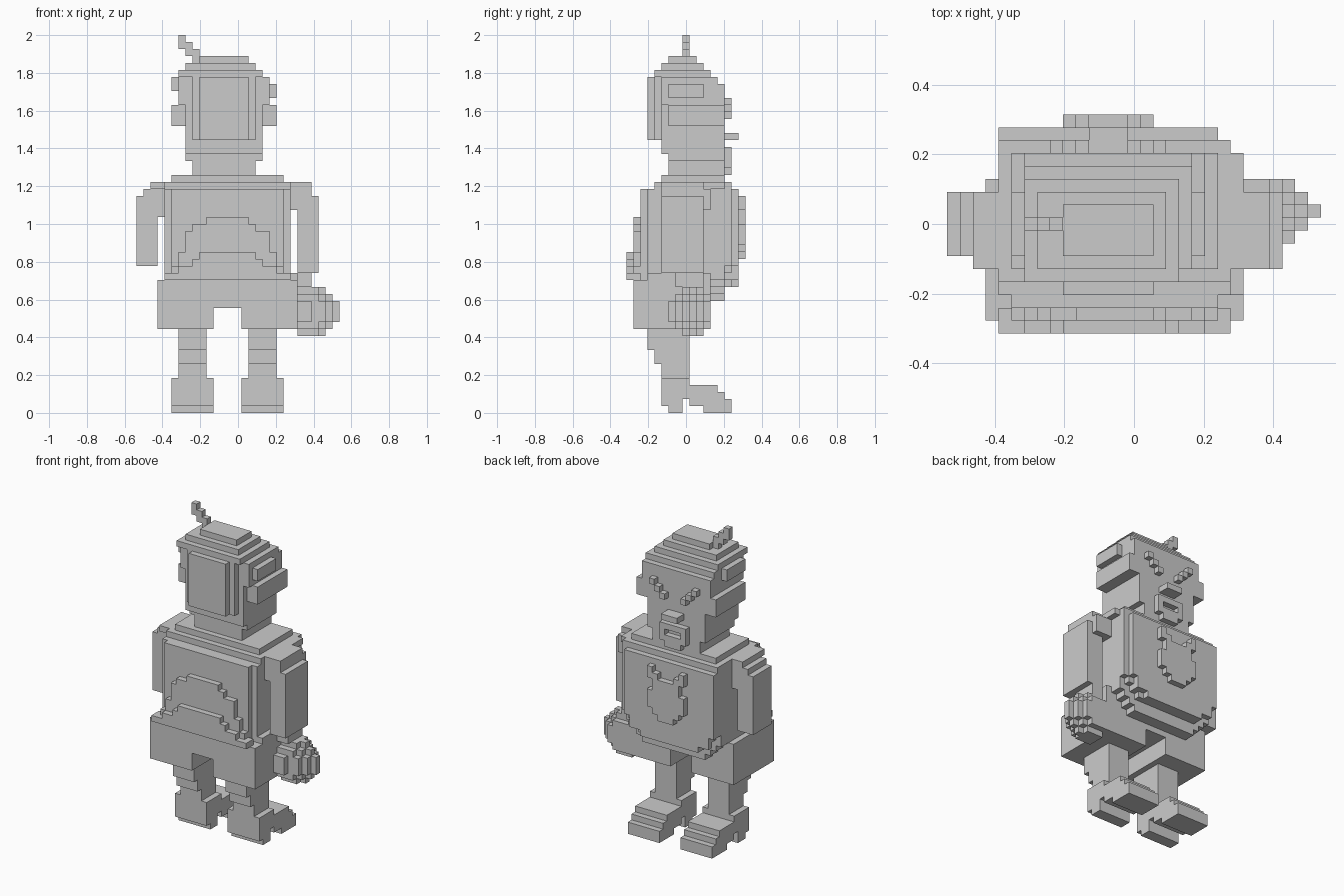
import bpy
import bmesh
from mathutils import Vector

cube = bpy.data.objects.get("Cube")
if cube:
    bpy.data.objects.remove(cube, do_unlink=True)

UNIT = 1 / 27                       # edge of one block
ORIGIN = Vector((14.5, 8.5, 0))     # grid centre on the ground
cells = {}                          # block position -> part name


def fill(part, x, y, z, keep=None):
    """Fill half-open block ranges, optionally limited by a rule."""
    for i in range(*x):
        for j in range(*y):
            for k in range(*z):
                if keep is None or keep(i + .5, j + .5, k + .5):
                    cells.setdefault((i, j, k), part)


def rows(part, y, top, spans):
    """Stack one-block rows downwards from a top level."""
    for step, span in enumerate(spans):
        fill(part, span, y, (top - step, top - step + 1))


# Legs and stepped boots
for side, left in (("right", 6), ("left", 16)):
    leg, boot = side + "_leg", side + "_boot"
    thigh = (left, left + 4)
    wide = (left - 1, left + 5)
    fill(leg, thigh, (3, 9), (9, 13))
    fill(leg, thigh, (4, 9), (7, 9))
    fill(leg, thigh, (5, 9), (5, 7))
    fill(boot, wide, (5, 9), (2, 5))
    fill(boot, wide, (5, 8), (1, 2))
    fill(boot, wide, (6, 8), (0, 1))
    fill(boot, wide, (9, 13), (1, 4))
    fill(boot, wide, (13, 14), (0, 3))
    fill(boot, wide, (14, 15), (0, 2))
    fill(boot, wide, (11, 13), (0, 1))

# Hips with a gap between the legs
fill("hips", (3, 23), (1, 12), (12, 19),
     lambda x, y, z: not (11 < x < 15 and z < 15))
fill("hips", (4, 23), (3, 12), (19, 20))

# Torso with back plate
fill("torso", (4, 22), (3, 12), (19, 32))
fill("torso", (5, 21), (2, 3), (19, 32))
fill("shoulders", (4, 22), (4, 15), (32, 33))
fill("shoulders", (3, 23), (11, 14), (32, 33), lambda x, y, z: x > 4)
fill("shoulders", (2, 25), (5, 11), (32, 33))
fill("shoulders", (5, 21), (5, 14), (33, 34))


def rounded(cx, cz, rx, rz):
    """Flat top above the centre, softly rounded corners below it."""
    return lambda x, y, z: (abs((x - cx) / rx) ** 3
                            + max(0, (cz - z) / rz) ** 3 < 1.1)


# Belly, rounded towards the bottom
fill("belly", (4, 22), (12, 14), (16, 32), rounded(13, 25, 9, 9))
fill("belly", (4, 22), (14, 15), (18, 32), rounded(13, 26, 9, 8))
fill("belly", (4, 21), (15, 16), (18, 32), rounded(12.5, 26, 8.5, 8))

# Necklace and medallion
for x, z in ((9, 29), (10, 28)):
    for i in (x, 24 - x):
        fill("necklace", (i, i + 1), (16, 17), (z, z + 2))
fill("medallion", (9, 16), (16, 17), (22, 29),
     lambda x, y, z: (x - 12.5) ** 2 + (z - 25.5) ** 2 < 12)

# Arched pack on the back
rows("pack_arch", (1, 2), 27, [(10, 16), (8, 17), (7, 19), (7, 19), (7, 19),
                               (6, 20), (6, 20), (5, 21), (4, 22)])
rows("pack_base", (0, 1), 22, [(9, 17), (8, 18), (6, 20), (4, 22)])

# Arms
fill("right_arm", (0, 3), (6, 11), (21, 31))
fill("right_arm", (1, 4), (6, 11), (28, 32))
fill("left_arm", (23, 26), (5, 11), (20, 31))
fill("left_arm", (22, 25), (5, 12), (29, 32))
fill("left_wrist", (23, 25), (7, 11), (18, 20))

# Large hand stepping down to a blunt tip
fill("left_hand", (23, 29), (6, 12), (11, 18),
     lambda x, y, z: abs(y - 9.5) + abs(z - 14.5) < 4.1
     and x < 29 - 1.2 * abs(y - 9.5) - max(0, abs(z - 14.5) - 1))

# Neck and head
fill("neck", (8, 17), (6, 14), (34, 36))
fill("head", (7, 18), (6, 14), (36, 37))
fill("head", (7, 18), (5, 14), (37, 45))
fill("head", (8, 17), (4, 5), (39, 48))
fill("head_panel", (9, 16), (3, 4), (39, 48))

# Cap layers and side flaps
fill("cap", (7, 18), (5, 14), (45, 47))
fill("cap", (6, 19), (5, 13), (47, 48))
fill("cap", (6, 18), (4, 12), (48, 49))
fill("cap", (7, 17), (5, 11), (49, 50))
fill("cap", (9, 16), (6, 10), (50, 51))
fill("brim", (6, 19), (5, 14), (44, 47))
fill("upper_flaps", (5, 6), (6, 11), (46, 48))
fill("upper_flaps", (19, 20), (6, 11), (45, 47))
for x in ((5, 7), (18, 20)):
    fill("lower_flaps", x, (6, 14), (41, 44))

# Antenna
for step in range(3):
    fill("antenna", (6 + step, 7 + step), (8, 9), (52 - step, 54 - step))

# Face: slanted brows, nose, moustache and beard
for step in range(3):
    for x in (8 + step, 16 - step):
        fill("brows", (x, x + 1), (14, 15), (44 - step, 45 - step))
fill("nose", (11, 14), (14, 16), (39, 40))
fill("moustache", (10, 15), (14, 15), (37, 38))
for x in (10, 14):
    fill("beard", (x, x + 1), (14, 15), (35, 37))
fill("beard", (11, 14), (14, 15), (34, 36))

# One plain grey material
grey = bpy.data.materials.new("plain grey")
grey.use_nodes = True
tone = (.6, .6, .6, 1)
grey.diffuse_color = tone
grey.node_tree.nodes["Principled BSDF"].inputs["Base Color"].default_value = tone


def build(part):
    """Make the outer skin of one part and merge its flat faces."""
    bm = bmesh.new()
    verts = {}

    def corner(p):
        key = tuple(p)
        if key not in verts:
            verts[key] = bm.verts.new((Vector(p) - ORIGIN) * UNIT)
        return verts[key]

    for cell, owner in cells.items():
        if owner != part:
            continue
        for axis in range(3):
            u, v = (axis + 1) % 3, (axis + 2) % 3
            for side in (0, 1):
                near = list(cell)
                near[axis] += 2 * side - 1
                if tuple(near) in cells:
                    continue
                ring = []
                for a, b in ((0, 0), (1, 0), (1, 1), (0, 1)):
                    p = list(cell)
                    p[axis] += side
                    p[u] += a
                    p[v] += b
                    ring.append(corner(p))
                bm.faces.new(ring if side else ring[::-1])
    bmesh.ops.dissolve_limit(bm, angle_limit=.01, verts=bm.verts[:],
                             edges=bm.edges[:], delimit={'NORMAL'})
    mesh = bpy.data.meshes.new(part)
    bm.to_mesh(mesh)
    bm.free()
    mesh.materials.append(grey)
    bpy.context.collection.objects.link(bpy.data.objects.new(part, mesh))


for name in dict.fromkeys(cells.values()):
    build(name)
